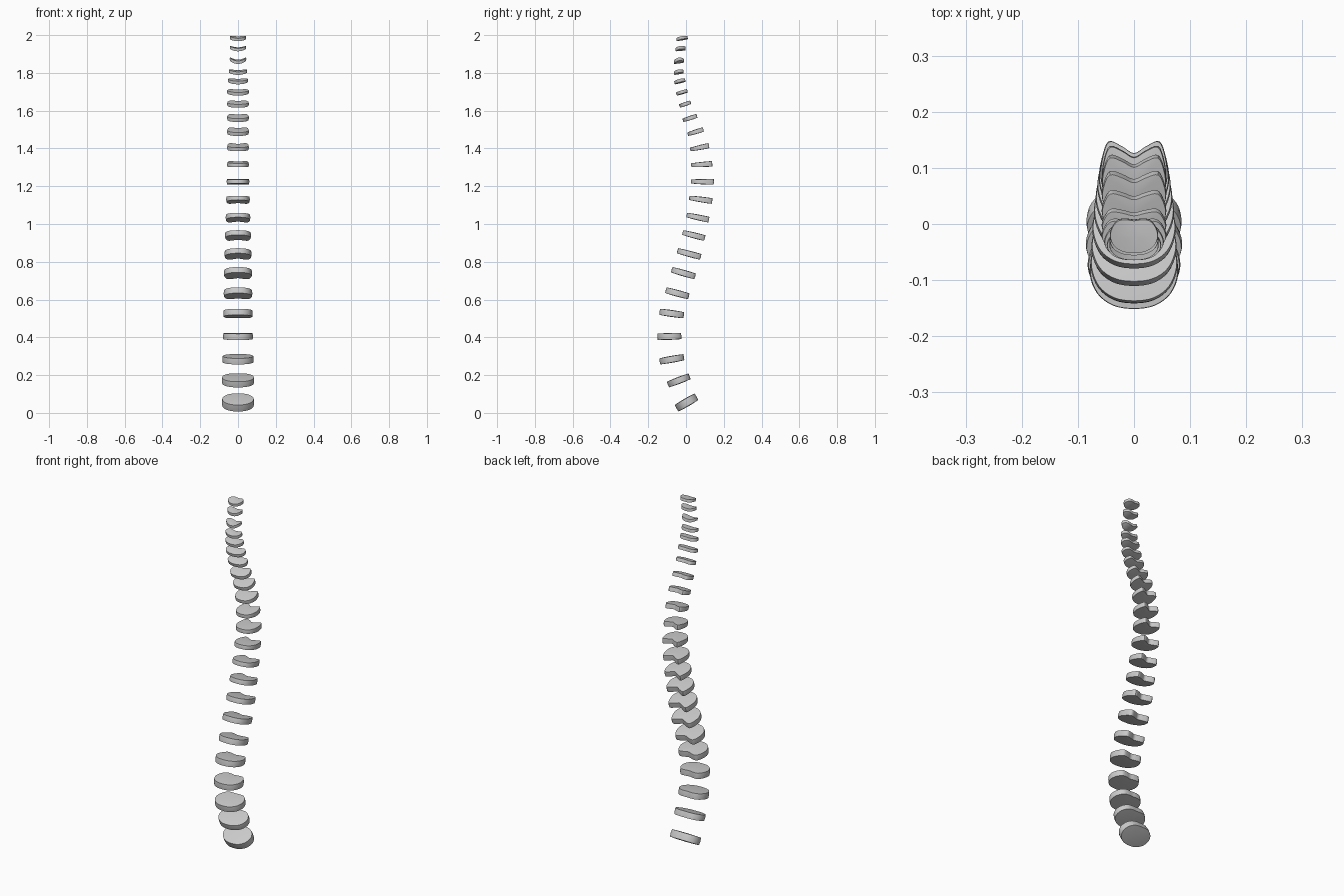
import bpy, bmesh, math
from mathutils import Vector, Matrix

if "Cube" in bpy.data.objects:
    bpy.data.objects.remove(bpy.data.objects["Cube"])

# Side profile of every disc, bottom to top: front y, back y, centre z, tilt in degrees
DISCS = [
    (-.062, .067, .055, 30), (-.103, .027, .172, 21), (-.143, -.005, .284, 10), (-.152, -.020, .405, 2),
    (-.143, -.005, .526, -8), (-.112, .023, .633, -15), (-.081, .056, .740, -16), (-.050, .085, .842, -15),
    (-.022, .106, .940, -14), (0, .127, 1.035, -12), (.015, .143, 1.130, -8), (.026, .150, 1.224, -1),
    (.026, .142, 1.315, 4), (.020, .126, 1.405, 12), (.005, .097, 1.488, 17), (-.020, .063, 1.561, 18),
    (-.038, .030, 1.635, 19), (-.054, .012, 1.698, 16), (-.064, 0, 1.757, 13), (-.066, -.010, 1.806, 10),
    (-.066, -.008, 1.866, 8), (-.057, 0, 1.930, 6), (-.053, .012, 1.984, 10)]

# Values along the column: (disc index, value)
WIDTH = [(0, .170), (1, .172), (3, .158), (6, .148), (9, .130), (12, .114), (17, .115), (20, .088), (22, .086)]
THICK = [(0, .044), (1, .036), (4, .036), (8, .031), (12, .027), (17, .019), (22, .017)]
WEDGE = [(0, 0), (5, 0), (10, .15), (13, .18), (16, 0), (22, 0)]
NOTCH = [(0, 0), (2, .15), (4, .6), (7, 1), (14, 1), (18, .5), (22, .3)]
SADDLE = [(0, 0), (16, 0), (19, .008), (20, .014), (22, .006)]

# Half outlines from front middle to back middle
ROUND = [(0, -1), (.48, -.90), (.84, -.55), (1, -.02), (.9, .5), (.62, .86), (.3, .99), (0, 1)]
HEART = [(0, -1), (.46, -.92), (.82, -.62), (1, -.08), (.95, .5), (.76, .96), (.36, .82), (0, .62)]


def along(keys, i):
    for (a, va), (b, vb) in zip(keys, keys[1:]):
        if i <= b:
            return va + (vb - va) * (i - a) / (b - a)
    return keys[-1][1]


def outline(t, steps=4):
    half = [Vector(a).lerp(Vector(b), t) for a, b in zip(ROUND, HEART)]
    pts = half + [Vector((-p.x, p.y)) for p in half[-2:0:-1]]
    n, out = len(pts), []
    for i in range(n):
        a, b, c, d = (pts[(i + k) % n] for k in (-1, 0, 1, 2))
        for s in range(steps):
            u = s / steps
            out.append(.5 * (2 * b + (c - a) * u + (2 * a - 5 * b + 4 * c - d) * u * u
                             + (3 * b - a - 3 * c + d) * u ** 3))
    return out


def disc(i, y0, y1, z, tilt):
    a = math.radians(tilt)
    th, w = along(THICK, i), along(WIDTH, i) / 2
    depth = (y1 - y0 - th * abs(math.sin(a))) / math.cos(a) / 2
    wedge, saddle = along(WEDGE, i), along(SADDLE, i)
    prof = outline(along(NOTCH, i))
    bm = bmesh.new()

    def point(p, r, side, bulge=1):
        x, y = p.x * r, p.y * r
        h = th / 2 * (1 + wedge * y) * (.9 + .12 * (1 - r * r)) * side
        return bm.verts.new((x * w * bulge, y * depth * bulge, h + saddle * (x * x - .5)))

    # Rings from the underside middle, around the wall, to the top middle
    rings = [(.4, -1, 1), (.75, -1, 1), (1, -1, .98), (1, 0, 1), (1, 1, .98), (.75, 1, 1), (.4, 1, 1)]
    loops = [[point(p, *r) for p in prof] for r in rings]
    n = len(prof)
    for lo, hi in zip(loops, loops[1:]):
        for k in range(n):
            bm.faces.new((lo[k], lo[(k + 1) % n], hi[(k + 1) % n], hi[k]))
    for loop, side in ((loops[0], -1), (loops[-1], 1)):
        mid = point(Vector((0, 0)), 0, side)
        for k in range(n):
            bm.faces.new((loop[k], loop[(k + 1) % n], mid))
    bmesh.ops.recalc_face_normals(bm, faces=bm.faces)
    bm.transform(Matrix.Translation((0, (y0 + y1) / 2, z)) @ Matrix.Rotation(a, 4, 'X'))
    me = bpy.data.meshes.new(f"spinal_disc_{i + 1:02d}")
    bm.to_mesh(me)
    bm.free()
    ob = bpy.data.objects.new(me.name, me)
    bpy.context.collection.objects.link(ob)
    ob.select_set(True)
    bpy.context.view_layer.objects.active = ob


# Whole column of discs
for i, d in enumerate(DISCS):
    disc(i, *d)
bpy.ops.object.shade_smooth_by_angle(angle=math.radians(35))
